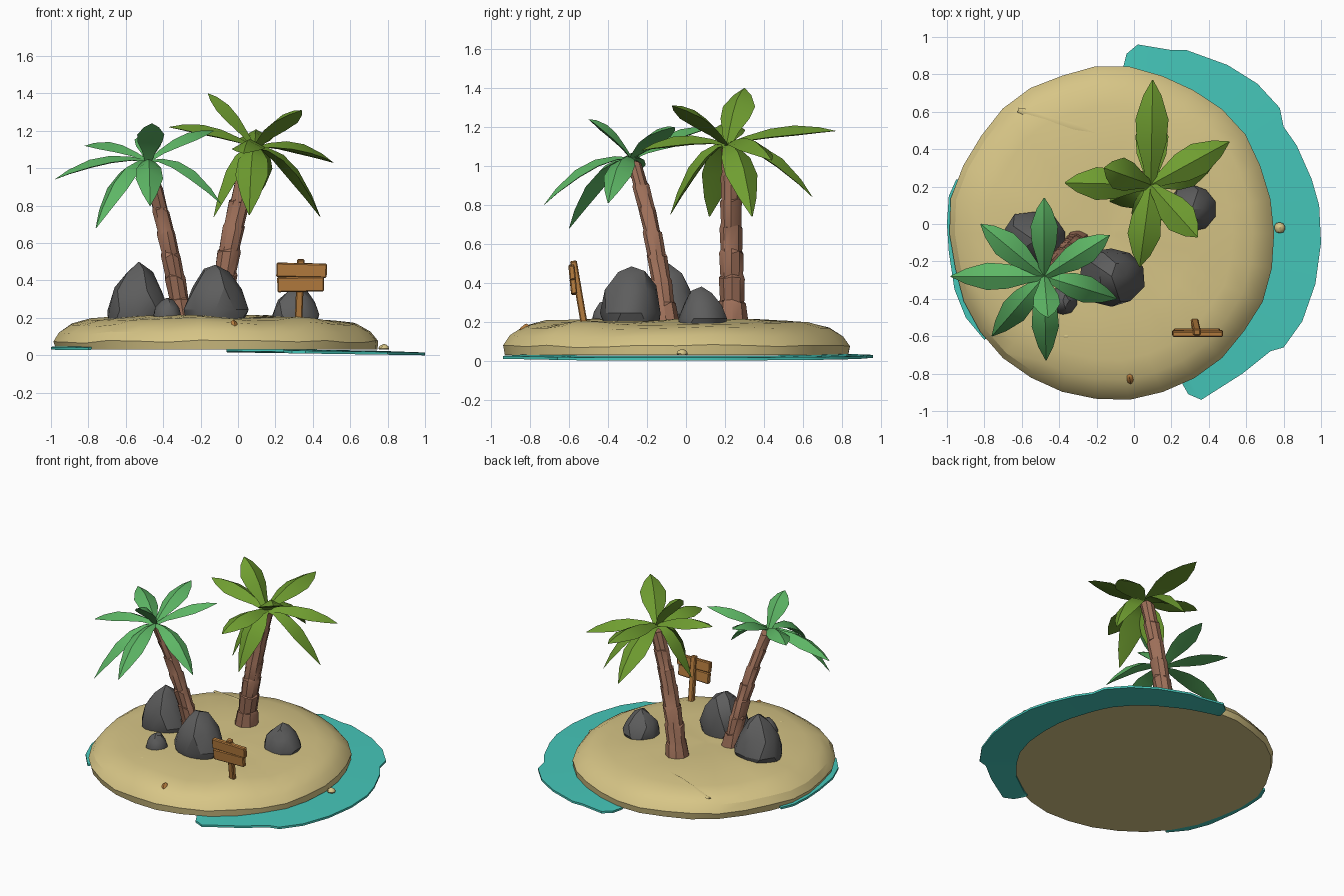
import bpy, bmesh, math, random
from mathutils import Vector, noise

random.seed(4)
if "Cube" in bpy.data.objects:
    bpy.data.objects.remove(bpy.data.objects["Cube"])


def material(name, *rgb):
    m = bpy.data.materials.new(name)
    m.use_nodes = True
    m.diffuse_color = (*rgb, 1)
    m.node_tree.nodes["Principled BSDF"].inputs["Base Color"].default_value = (*rgb, 1)
    return m


SAND = material("sand", 0.68, 0.56, 0.24)
WATER = material("water", 0.06, 0.57, 0.49)
OLIVE = material("olive leaf", 0.16, 0.34, 0.03)
GREEN = material("fresh green leaf", 0.11, 0.47, 0.13)
BARK = material("bark", 0.34, 0.16, 0.10)
STONE = material("stone", 0.11, 0.11, 0.11)
WOOD = material("wood", 0.48, 0.21, 0.05)


def finish(name, bm, mat, angle=35):
    bmesh.ops.recalc_face_normals(bm, faces=bm.faces)
    me = bpy.data.meshes.new(name)
    bm.to_mesh(me)
    bm.free()
    me.materials.append(mat)
    ob = bpy.data.objects.new(name, me)
    bpy.context.collection.objects.link(ob)
    bpy.ops.object.select_all(action="DESELECT")
    ob.select_set(True)
    bpy.context.view_layer.objects.active = ob
    bpy.ops.object.shade_smooth_by_angle(angle=math.radians(angle))
    return ob


def loft(bm, rings):
    """Skin a list of closed rings and cap both ends."""
    loops = [[bm.verts.new(p) for p in ring] for ring in rings]
    n = len(loops[0])
    for a, b in zip(loops, loops[1:]):
        for i in range(n):
            j = (i + 1) % n
            bm.faces.new((a[i], a[j], b[j], b[i]))
    bm.faces.new(loops[0][::-1])
    bm.faces.new(loops[-1])


def bezier(a, b, c, t):
    return a * (1 - t) ** 2 + b * 2 * t * (1 - t) + c * t ** 2


# Island: stacked rings with a worn, uneven rim
CX, CY, RX, RY = -0.11, -0.05, 0.87, 0.89
SEGMENTS = 30


def rim(angle, scale=1.0):
    wobble = 1 + 0.025 * noise.noise((2.5 * math.cos(angle), 2.5 * math.sin(angle), 1))
    return (CX + RX * scale * wobble * math.cos(angle),
            CY + RY * scale * wobble * math.sin(angle))


rings = []
for scale, z in ((0.99, 0.03), (1.0, 0.075), (0.96, 0.125), (0.88, 0.17),
                 (0.76, 0.195), (0.5, 0.205), (0.25, 0.21), (0.04, 0.21)):
    ring = []
    for k in range(SEGMENTS):
        x, y = rim(math.tau * k / SEGMENTS, scale)
        bump = 0.022 * noise.noise((3 * x, 3 * y, z)) if z > 0.05 else 0
        ring.append((x - 0.12 * (z - 0.03), y, z + bump))
    rings.append(ring)
bm = bmesh.new()
loft(bm, rings)
finish("sand_island", bm, SAND, 25)


# Shallow water: thin bands hugging the shore
def water_band(name, outline):
    sections = []
    for x, y in outline:
        a = math.atan2((y - CY) / RY, (x - CX) / RX)
        ix, iy = rim(a, 0.96)
        zo, zi = 0.03 - 0.015 * x, 0.036 - 0.015 * ix
        sections.append([(ix, iy, zi - 0.014), (x, y, zo - 0.015), (x, y, zo), (ix, iy, zi)])
    b = bmesh.new()
    loft(b, sections)
    finish(name, b, WATER)


water_band("water_wide", [(-0.06, 0.83), (-0.04, 0.91), (0.02, 0.96), (0.2, 0.93), (0.28, 0.93),
                          (0.5, 0.85), (0.66, 0.75), (0.78, 0.62), (0.8, 0.52), (0.87, 0.42),
                          (0.95, 0.24), (0.99, 0.1), (1.0, -0.1), (0.97, -0.32), (0.9, -0.52),
                          (0.8, -0.66), (0.73, -0.68), (0.58, -0.8), (0.36, -0.94),
                          (0.29, -0.91), (0.25, -0.84)])
water_band("water_narrow", [(-0.95, 0.24), (-0.99, 0.15), (-1.0, 0), (-0.99, -0.15),
                            (-0.96, -0.35), (-0.9, -0.5), (-0.8, -0.62)])


# Palms: stepped trunk and folded leaves
def trunk(name, a, b, c, r0, r1, steps=7, sides=9):
    a, b, c = Vector(a), Vector(b), Vector(c)
    sections = []
    for s in range(steps):
        flare = 1.25 if s == 0 else 0.97
        for t, grow in ((s / steps, flare), ((s + 0.93) / steps, 1.1)):
            mid, r = bezier(a, b, c, t), (r0 + (r1 - r0) * t) * grow
            sections.append([mid + Vector((r * math.cos(math.tau * k / sides),
                                           r * math.sin(math.tau * k / sides),
                                           random.uniform(-0.012, 0.012)))
                             for k in range(sides)])
    bm = bmesh.new()
    loft(bm, sections)
    finish(name, bm, BARK)


LEAF_SHAPE = ((0, 0.25), (0.18, 0.5), (0.4, 0.9), (0.62, 1), (0.85, 0.55), (1, 0.03))


def leaf(bm, base, tip, half_width, arch):
    base, tip = Vector(base), Vector(tip)
    flat = Vector((tip.x - base.x, tip.y - base.y, 0)).normalized()
    side = Vector((-flat.y, flat.x, 0))
    up = (tip - base).cross(side).normalized()
    control = (base + tip) / 2 + Vector((0, 0, arch))
    sections = []
    for t, w in LEAF_SHAPE:
        p, h = bezier(base, control, tip, t), half_width * w
        sections.append([p + side * h - up * h * 0.3, p + up * h * 0.25,
                         p - side * h - up * h * 0.3, p - up * h * 0.35])
    loft(bm, sections)


def crown(name, centre, tips, half_width, mat):
    bm = bmesh.new()
    for tip in tips:
        drop = max(0, centre[2] - tip[2])
        leaf(bm, centre, tip, half_width, 0.07 + 0.35 * drop)
    finish(name, bm, mat, 30)


trunk("tall_trunk", (-0.1, 0.24, 0.18), (-0.06, 0.23, 0.62), (0.08, 0.23, 1.1), 0.068, 0.045)
crown("tall_crown", (0.09, 0.21, 1.11),
      [(0.1, 0.77, 1.18), (0.51, 0.44, 1.03), (0.34, -0.07, 1.31), (0.03, -0.23, 1.08),
       (-0.37, 0.22, 1.22), (-0.16, 0.3, 1.4), (0.44, 0.34, 0.74), (0.1, 0.65, 0.84),
       (-0.13, 0.12, 0.74), (0.06, -0.08, 0.75)], 0.088, OLIVE)
trunk("short_trunk", (-0.3, -0.1, 0.18), (-0.36, -0.14, 0.6), (-0.48, -0.27, 1.03), 0.058, 0.036)
crown("short_crown", (-0.48, -0.28, 1.04),
      [(-0.48, 0.14, 1.2), (-0.13, -0.06, 1.2), (-0.82, 0, 1.12), (-0.98, -0.28, 0.94),
       (-0.76, -0.6, 0.68), (-0.47, -0.73, 0.8), (-0.09, -0.4, 0.81), (-0.46, -0.5, 1.24)],
      0.073, GREEN)


# Boulders: lumpy domes tapering upward
def boulder(name, x, y, rx, ry, top, mat=STONE, floor=0.17):
    bm = bmesh.new()
    bmesh.ops.create_icosphere(bm, subdivisions=2, radius=1)
    for v in bm.verts:
        lump = 1 + 0.16 * noise.noise(v.co * 1.3 + Vector((x, y, top)) * 9)
        p = v.co * lump
        h = max(p.z, -0.3)
        taper = 1 - 0.22 * max(h, 0)
        v.co = (x + p.x * rx * taper, y + p.y * ry * taper,
                floor + (h + 0.3) / 1.3 * (top - floor))
    finish(name, bm, mat, 28)


boulder("boulder_left", -0.53, -0.09, 0.17, 0.16, 0.47)
boulder("boulder_middle", -0.12, -0.28, 0.175, 0.165, 0.49)
boulder("boulder_small", -0.38, -0.41, 0.08, 0.08, 0.31)
boulder("boulder_right", 0.31, 0.08, 0.13, 0.13, 0.37)
boulder("pebble_front", -0.025, -0.82, 0.03, 0.04, 0.19, WOOD, 0.13)
boulder("pebble_side", 0.78, -0.02, 0.03, 0.03, 0.06, SAND, 0.03)
boulder("sand_lump", -0.36, -0.6, 0.045, 0.03, 0.205, SAND)

# Low dune ridge at the back
bm = bmesh.new()
leaf(bm, (-0.62, 0.61, 0.165), (-0.12, 0.46, 0.2), 0.05, 0.015)
finish("dune_ridge", bm, SAND, 60)


# Signpost: leaning post with two boards
def box(name, centre, size, tilt=(0, 0, 0), bevel=0.006):
    bm = bmesh.new()
    bmesh.ops.create_cube(bm, size=1)
    for v in bm.verts:
        v.co = v.co * Vector(size)
    bmesh.ops.bevel(bm, geom=bm.edges[:], offset=bevel, segments=1, affect="EDGES")
    ob = finish(name, bm, WOOD, 25)
    ob.location, ob.rotation_euler = centre, tilt


box("sign_post", (0.33, -0.55, 0.345), (0.04, 0.035, 0.34), (0.17, 0.04, 0))
box("sign_board_upper", (0.34, -0.585, 0.455), (0.27, 0.032, 0.075), (0.1, 0.02, 0))
box("sign_board_lower", (0.335, -0.578, 0.38), (0.25, 0.032, 0.08), (0.1, -0.02, 0))
